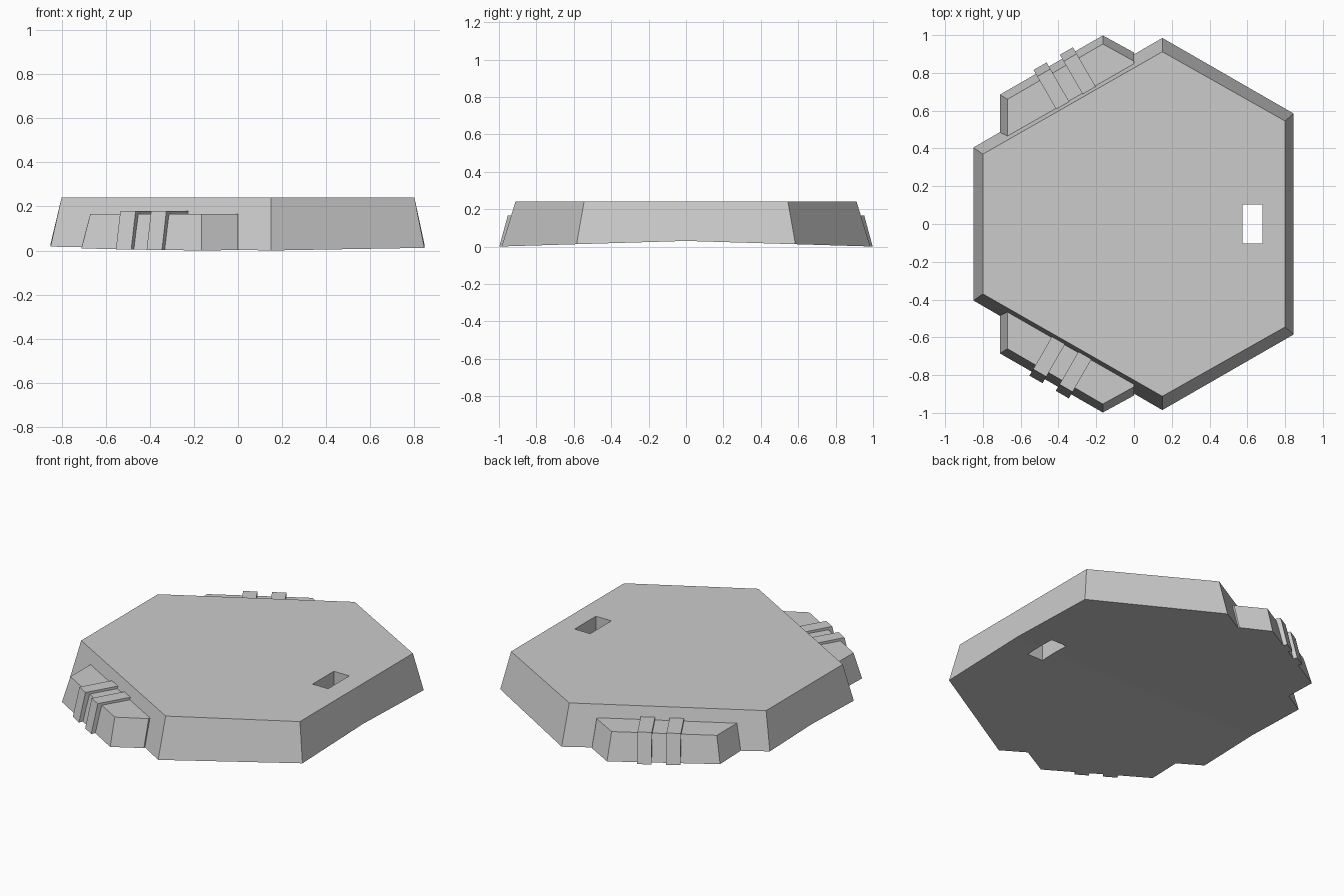
import bpy
import bmesh
from math import radians
from mathutils import Vector, Matrix

old = bpy.data.objects.get("Cube")
if old:
    bpy.data.objects.remove(old, do_unlink=True)

GREY = (0.6, 0.6, 0.6)
grey = bpy.data.materials.new("plain grey")
grey.use_nodes = True
grey.diffuse_color = (*GREY, 1)
grey.node_tree.nodes["Principled BSDF"].inputs["Base Color"].default_value = (*GREY, 1)


def floor_z(p):
    """Underside rises gently to a ridge along the middle."""
    return 0.03 * (1 - min(abs(p[1]), 1))


def loft(name, low, high, top):
    """Solid between an outline on the underside and a flat outline at height top."""
    bm = bmesh.new()
    a = [bm.verts.new((p[0], p[1], floor_z(p))) for p in low]
    b = [bm.verts.new((p[0], p[1], top)) for p in high]
    base = bm.faces.new(a)
    bm.faces.new(b)
    for i in range(len(a)):
        j = (i + 1) % len(a)
        bm.faces.new((a[i], a[j], b[j], b[i]))
    # Crease the underside where the outline crosses the centre line
    ridge = [v for v in a if abs(v.co.y) < 1e-6]
    if len(ridge) == 2:
        bmesh.utils.face_split(base, ridge[0], ridge[1])
    bmesh.ops.recalc_face_normals(bm, faces=bm.faces)
    mesh = bpy.data.meshes.new(name)
    bm.to_mesh(mesh)
    bm.free()
    obj = bpy.data.objects.new(name, mesh)
    bpy.context.collection.objects.link(obj)
    mesh.materials.append(grey)
    return obj


def mirrored(half):
    return half + [(x, -y) for x, y in reversed(half) if y]


# Six-sided slab with sloping sides
slab = loft("hexagonal_slab",
            mirrored([(-0.85, 0), (-0.85, 0.405), (0.15, 0.985), (0.845, 0.585), (0.845, 0)]),
            mirrored([(-0.80, 0), (-0.80, 0.37), (0.15, 0.912), (0.80, 0.545), (0.80, 0)]),
            0.24)

# Rectangular slot straight through the slab
bpy.ops.mesh.primitive_cube_add(size=1, location=(0.628, 0, 0.1))
cutter = bpy.context.object
cutter.name = "slot_cutter"
cutter.scale = (0.105, 0.205, 1)
cutter.hide_render = True
cutter.data.materials.append(grey)
cut = slab.modifiers.new("slot", 'BOOLEAN')
cut.object = cutter
cut.operation = 'DIFFERENCE'
cut.solver = 'EXACT'
bpy.context.view_layer.objects.active = slab
bpy.ops.object.modifier_apply(modifier=cut.name)
bpy.data.objects.remove(cutter, do_unlink=True)

# Stepped block with two ribs on each slanted right-hand side
turn = Matrix.Rotation(radians(30), 2)
for side, label, shift in ((-1, "front", 0), (1, "back", 0.025)):
    def flip(points):
        return [(p[0], p[1] * side) for p in points]

    loft(label + "_block",
         flip([(-0.71, 0.44), (-0.71, 0.685), (-0.165, 0.998), (0, 0.908), (0, 0.82)]),
         flip([(-0.67, 0.44), (-0.67, 0.66), (-0.165, 0.953), (0, 0.862), (0, 0.80)]),
         0.165)
    for number, start in enumerate((-0.078, 0.083), 1):
        u0, u1 = start + shift, start + shift + 0.08

        def outline(inner, outer):
            local = [(u0, inner), (u0, outer), (u1, outer), (u1, inner)]
            return flip([turn @ Vector(p) for p in local])

        loft(f"{label}_rib_{number}", outline(0.70, 0.972), outline(0.70, 0.932), 0.18)
